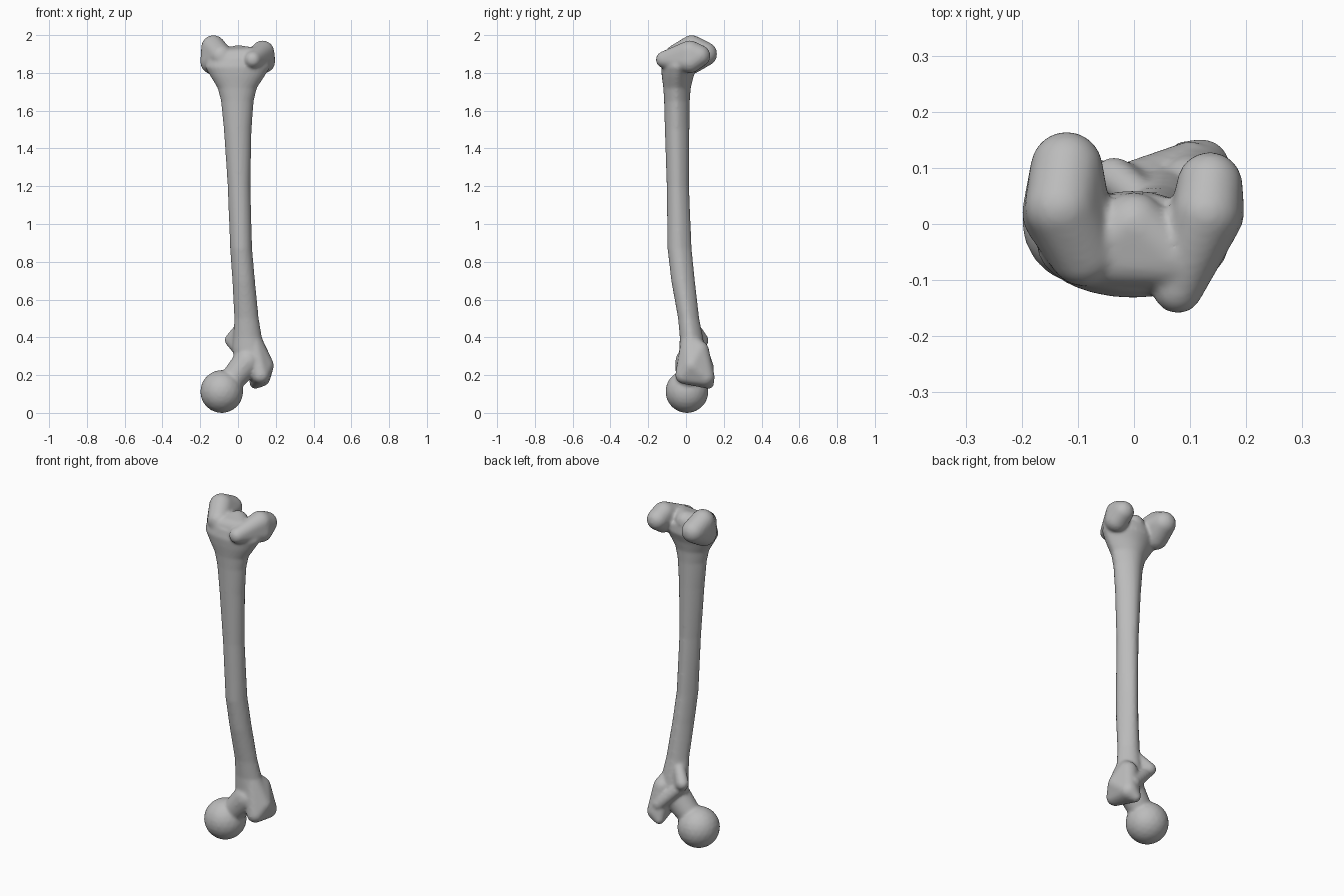
import bpy, bmesh
from math import sin, cos, pi
from mathutils import Matrix, Vector

cube = bpy.data.objects.get("Cube")
if cube:
    bpy.data.objects.remove(cube)

GROW = .002      # makes up for the loss in the smoothing pass
SIDES = 32
bone = bmesh.new()


def add_to_bone(part):
    """Append a closed part to the bone mesh."""
    bmesh.ops.recalc_face_normals(part, faces=part.faces)
    mesh = bpy.data.meshes.new("part")
    part.to_mesh(mesh)
    part.free()
    bone.from_mesh(mesh)
    bpy.data.meshes.remove(mesh)


def blob(*balls):
    """Convex skin stretched around balls given as x, y, z, radius."""
    part = bmesh.new()
    for x, y, z, r in balls:
        bmesh.ops.create_icosphere(part, subdivisions=3, radius=r + GROW,
                                   matrix=Matrix.Translation((x, y, z)))
    hull = bmesh.ops.convex_hull(part, input=part.verts)
    unused = {v for v in hull["geom_interior"] + hull["geom_unused"]
              if isinstance(v, bmesh.types.BMVert)}
    bmesh.ops.delete(part, geom=list(unused), context='VERTS')
    add_to_bone(part)


def loft(rings):
    """Tube through rings of z, x range, y range, pinched to a ridge behind."""
    part = bmesh.new()
    loops = []
    for z, x0, x1, y0, y1 in rings:
        loop = []
        for i in range(SIDES):
            a = 2 * pi * i / SIDES
            pinch = 1 - .22 * max(0, sin(a))
            loop.append(part.verts.new(Vector((
                (x0 + x1) / 2 + (x1 - x0) / 2 * cos(a) * pinch,
                (y0 + y1) / 2 + (y1 - y0) / 2 * sin(a), z))))
        loops.append(loop)
    for low, high in zip(loops, loops[1:]):
        for i in range(SIDES):
            j = (i + 1) % SIDES
            part.faces.new((low[i], low[j], high[j], high[i]))
    part.faces.new(loops[0][::-1])
    part.faces.new(loops[-1])
    add_to_bone(part)


# Shaft, bowed forward and flaring at both ends
loft([
    (.27, -.02, .17, -.04, .11),
    (.34, -.03, .15, -.035, .1),
    (.4, -.025, .127, -.033, .09),
    (.5, -.02, .11, -.042, .07),
    (.7, -.03, .09, -.078, .047),
    (.87, -.042, .075, -.098, .03),
    (1.2, -.055, .066, -.102, .016),
    (1.5, -.075, .072, -.112, .018),
    (1.65, -.09, .083, -.116, .02),
    (1.72, -.108, .1, -.12, .025),
    (1.78, -.145, .14, -.128, .04),
    (1.83, -.175, .17, -.132, .06),
    (1.88, -.165, .165, -.12, .055),
])

# Inner knuckle
blob((-.12, .1, 1.9, .063), (-.13, .03, 1.935, .063),
     (-.09, -.05, 1.89, .06), (-.13, .02, 1.86, .068))
# Outer knuckle with its raised front edge
blob((.135, .07, 1.89, .057), (.13, .02, 1.91, .06),
     (.078, -.115, 1.87, .043), (.135, .02, 1.86, .06))
# Groove bridge between the knuckles
blob((-.08, -.055, 1.87, .056), (.07, -.06, 1.88, .055),
     (0, 0, 1.89, .055))

# Ball head and neck
blob((-.086, .005, .113, .112))
blob((-.085, .005, .113, .055), (.05, .02, .27, .075))

# Large outer knob
blob((.14, .03, .25, .048), (.12, -.01, .2, .045), (.12, .1, .19, .05),
     (.09, .12, .155, .026), (.08, .02, .38, .045), (.1, .07, .33, .05))
# Small inner knob and the crest joining both knobs
blob((-.036, .085, .385, .033), (.03, .03, .47, .03), (.02, .05, .33, .04))
blob((0, .08, .34, .032), (.1, .11, .24, .036))

# Ivory-free plain grey
grey = bpy.data.materials.new("bone grey")
grey.use_nodes = True
colour = (.5, .5, .5, 1)
grey.diffuse_color = colour
grey.node_tree.nodes["Principled BSDF"].inputs["Base Color"].default_value = colour

# Fuse the parts into one smooth bone
mesh = bpy.data.meshes.new("thigh_bone")
bone.to_mesh(mesh)
bone.free()
mesh.materials.append(grey)
thigh_bone = bpy.data.objects.new("thigh_bone", mesh)
bpy.context.collection.objects.link(thigh_bone)
fuse = thigh_bone.modifiers.new("fuse", 'REMESH')
fuse.mode = 'VOXEL'
fuse.voxel_size = .008
fuse.use_smooth_shade = True
soften = thigh_bone.modifiers.new("soften", 'SMOOTH')
soften.factor = .5
soften.iterations = 7
